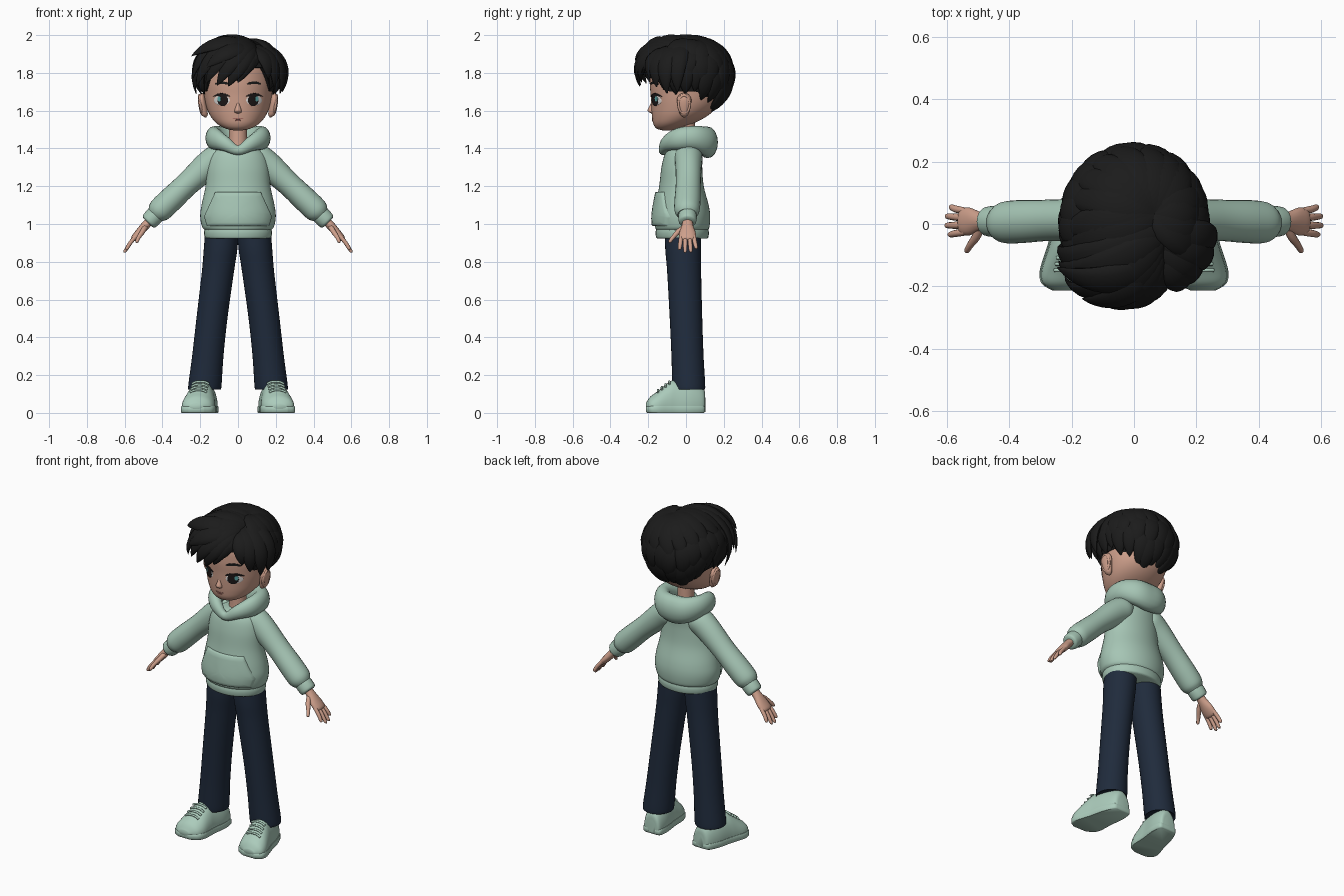
import bpy, bmesh, random
from math import sin, cos, pi, sqrt, acos, radians
from mathutils import Vector
from mathutils.bvhtree import BVHTree

random.seed(4)
if "Cube" in bpy.data.objects:
    bpy.data.objects.remove(bpy.data.objects["Cube"])


def material(name, r, g, b):
    m = bpy.data.materials.new(name)
    m.use_nodes = True
    m.diffuse_color = (r, g, b, 1)
    bsdf = next(n for n in m.node_tree.nodes if n.type == 'BSDF_PRINCIPLED')
    bsdf.inputs["Base Color"].default_value = (r, g, b, 1)
    return m


HAIR = material("black hair", .011, .011, .011)
SKIN = material("warm skin", .62, .35, .26)
KNIT = material("sage knit", .38, .56, .46)
DENIM = material("navy denim", .014, .024, .045)
SHOE = material("pale green shoe", .41, .6, .5)
WHITE = material("eye white", .75, .72, .7)
DARK = material("eye dark", .012, .009, .009)
TEAL = material("eye teal", .12, .42, .42)
LIP = material("lip rose", .42, .17, .14)


def skin(name, rings, mat, closed=False):
    """Join equal rings of points into one smooth surface."""
    bm = bmesh.new()
    vs = [[bm.verts.new(p) for p in r] for r in rings]
    n = len(vs[0])
    pairs = list(zip(vs, vs[1:])) + ([(vs[-1], vs[0])] if closed else [])
    for a, b in pairs:
        for i in range(n):
            j = (i + 1) % n
            bm.faces.new((a[i], a[j], b[j], b[i]))
    if not closed:
        bm.faces.new(vs[0])
        bm.faces.new(vs[-1])
    bmesh.ops.recalc_face_normals(bm, faces=bm.faces)
    me = bpy.data.meshes.new(name)
    bm.to_mesh(me)
    bm.free()
    me.materials.append(mat)
    me.shade_smooth()
    me.set_sharp_from_angle(angle=radians(55))
    ob = bpy.data.objects.new(name, me)
    bpy.context.collection.objects.link(ob)
    return ob


def smooth(pts, n=6, closed=False):
    """Spline through points that may carry radii as well."""
    P = [Vector(p) for p in pts]
    m, out = len(P), []
    at = lambda i: P[i % m] if closed else P[max(0, min(m - 1, i))]
    for i in range(m if closed else m - 1):
        a, b, c, d = at(i - 1), at(i), at(i + 1), at(i + 2)
        for k in range(n):
            t = k / n
            out.append((b * 2 + (c - a) * t + (a * 2 - b * 5 + c * 4 - d) * t**2
                        + (b * 3 - a - c * 3 + d) * t**3) * .5)
    return out if closed else out + [P[-1]]


def circle(n):
    return [(cos(2 * pi * i / n), sin(2 * pi * i / n)) for i in range(n)]


def loft(name, rows, mat, s=1, seg=32):
    """Stack of level ellipses: z, centre x, centre y, radius x, radius y."""
    return skin(name, [[(s * (x + a * c), y + b * d, z) for c, d in circle(seg)]
                       for z, x, y, a, b in smooth(rows)], mat)


def tube(name, pts, mat, ref, s=1, closed=False, seg=16, n=5):
    """Sweep along a path: x, y, z, radius along ref, radius across."""
    P = smooth(pts, n, closed)
    C = [Vector((s * p[0], p[1], p[2])) for p in P]
    m, rings = len(P), []
    for i, p in enumerate(P):
        a, b = (i - 1, (i + 1) % m) if closed else (max(i - 1, 0), min(i + 1, m - 1))
        t = (C[b] - C[a]).normalized()
        u = Vector(ref)
        u = (u - t * u.dot(t)).normalized()
        v = t.cross(u)
        rings.append([C[i] + u * p[3] * c + v * p[4] * d for c, d in circle(seg)])
    return skin(name, rings, mat, closed)


def plate(name, outline, host, lift, mat):
    """Thin shape laid on the front of another part."""
    bm = bmesh.new()
    bm.from_mesh(host.data)
    tree = BVHTree.FromBMesh(bm)
    bm.free()
    mx = sum(p[0] for p in outline) / len(outline)
    mz = sum(p[1] for p in outline) / len(outline)
    rings = []
    for k, o in ((.03, 1), (.25, 1), (.5, 1), (.75, 1), (.96, 1), (1, .75), (1, -.6)):
        ring = []
        for x, z in outline:
            x, z = mx + (x - mx) * k, mz + (z - mz) * k
            hit = tree.ray_cast(Vector((x, -1, z)), Vector((0, 1, 0)))[0]
            ring.append((x, (hit.y if hit else 0) - lift * o, z))
        rings.append(ring)
    return skin(name, rings, mat)


def oval(x, z, rx, rz, bend=0):
    return [(x + rx * c, z + rz * d + bend * c * c) for c, d in circle(24)]


# Head, neck and face
head = loft("head", [(1.495, 0, -.1, .02, .02), (1.505, 0, -.1, .065, .055),
                     (1.53, 0, -.07, .11, .103), (1.57, 0, -.035, .145, .145),
                     (1.62, 0, -.01, .167, .174), (1.68, 0, 0, .18, .187),
                     (1.76, 0, 0, .185, .192), (1.85, 0, 0, .17, .18),
                     (1.93, 0, 0, .1, .11), (1.95, 0, 0, .02, .02)], SKIN, seg=48)
loft("neck", [(1.36, 0, 0, .06, .06), (1.42, 0, 0, .05, .05), (1.56, 0, 0, .047, .047)], SKIN)
loft("nose", [(1.583, 0, -.175, .004, .004), (1.592, 0, -.18, .018, .016),
              (1.604, 0, -.183, .018, .02), (1.63, 0, -.178, .01, .012),
              (1.66, 0, -.175, .004, .004)], SKIN)
plate("mouth", oval(0, 1.557, .03, .003, .003), head, .002, LIP)
plate("lower_lip", oval(0, 1.548, .016, .004, .002), head, .003, LIP)
for s, side in ((1, "left"), (-1, "right")):
    plate(side + "_eye_white", oval(s * .085, 1.655, .042, .027), head, .002, WHITE)
    plate(side + "_iris", oval(s * .081, 1.655, .028, .031), head, .004, DARK)
    plate(side + "_iris_glow", oval(s * .1, 1.662, .009, .014), head, .006, TEAL)
    plate(side + "_lash", oval(s * .087, 1.688, .046, .005, -.014), head, .005, DARK)
    plate(side + "_brow", oval(s * .085, 1.748, .038, .007, -.008), head, .004, HAIR)
    loft(side + "_ear", [(1.565, .172, -.01, .004, .006), (1.58, .178, -.01, .018, .022),
                         (1.62, .186, -.01, .022, .034), (1.66, .192, -.01, .02, .038),
                         (1.685, .192, -.01, .012, .024), (1.693, .19, -.01, .004, .006)], SKIN, s)
    tube(side + "_ear_rim", [(.198 + .006 * d, -.01 + .029 * c, 1.634 + .047 * d, .008, .008)
                             for c, d in circle(10)], SKIN, (1, 0, 0), s, True, 8, 3)

# Hoodie body, hem, pocket and hood
torso = loft("hoodie_body", [(.965, 0, -.02, .172, .134), (.985, 0, -.02, .19, .144),
                             (1.04, 0, -.02, .2, .148), (1.1, 0, -.02, .193, .14),
                             (1.2, 0, -.024, .172, .118), (1.3, 0, -.022, .164, .108),
                             (1.37, 0, -.012, .145, .1), (1.405, 0, -.005, .1, .08),
                             (1.415, 0, 0, .04, .04)], KNIT, seg=48)
loft("hoodie_hem", [(.922, 0, -.02, .166, .13), (.93, 0, -.02, .176, .138),
                    (.955, 0, -.02, .18, .141), (.98, 0, -.02, .176, .136)], KNIT)
corners = [(-.12, 1.17), (.12, 1.17), (.18, 1.04), (.165, .99), (-.165, .99), (-.18, 1.04)]
edge = [Vector(a).lerp(Vector(b), k / 6) for a, b in zip(corners, corners[1:] + corners[:1])
        for k in range(6)]
plate("hoodie_pocket", edge, torso, .016, KNIT)
half = [(0, -.122, 1.39, .025, .022), (.07, -.102, 1.425, .04, .033),
        (.122, -.04, 1.45, .058, .042), (.122, .045, 1.455, .064, .046),
        (.07, .103, 1.44, .077, .054), (0, .114, 1.432, .084, .055)]
tube("hood", half + [(-p[0], *p[1:]) for p in half[-2:0:-1]], KNIT, (0, 0, 1), 1, True)

for s, side in ((1, "left"), (-1, "right")):
    # Sleeve, cuff and hand
    Y = (0, 1, 0)
    tube(side + "_sleeve", [(.06, .01, 1.365, .06, .05), (.1, .012, 1.352, .075, .074),
                            (.16, .013, 1.31, .07, .074), (.267, .012, 1.213, .066, .064),
                            (.36, .008, 1.125, .069, .066), (.415, .005, 1.072, .066, .064),
                            (.438, .005, 1.048, .05, .048)], KNIT, Y, s, seg=24)
    tube(side + "_cuff", [(.42, .007, 1.065, .045, .046), (.445, .008, 1.04, .049, .049),
                          (.47, .008, 1.015, .047, .046), (.477, .008, 1.008, .036, .035)], KNIT, Y, s)
    tube(side + "_palm", [(.455, .008, 1.03, .026, .022), (.49, .008, .992, .03, .023),
                          (.525, .008, .952, .044, .021), (.55, .008, .925, .042, .017),
                          (.558, .008, .915, .03, .009)], SKIN, Y, s)
    for i, reach in enumerate((.82, 1, .98, .75)):
        y = -.026 + .0225 * i
        x, z = .545 + .053 * reach, .93 - .074 * reach
        tube(f"{side}_finger_{i + 1}", [(.54, y, .936, .011, .011), (.57, y * 1.15, .9, .0115, .011),
                                        (x, y * 1.3, z, .009, .009), (x + .003, y * 1.3, z - .006, .003, .003)],
             SKIN, Y, s, seg=10)
    tube(side + "_thumb", [(.49, -.01, .985, .012, .014), (.505, -.04, .96, .014, .014),
                           (.525, -.068, .93, .011, .011), (.535, -.085, .908, .009, .009),
                           (.537, -.09, .902, .003, .003)], SKIN, Y, s, seg=10)
    # Trouser leg
    loft(side + "_trouser_leg", [(.132, .176, .015, .08, .08), (.137, .176, .015, .088, .087),
                                 (.3, .16, .008, .083, .085), (.5, .138, 0, .082, .086),
                                 (.75, .106, -.01, .085, .09), (.87, .092, -.015, .089, .095),
                                 (.97, .085, -.015, .088, .095)], DENIM, s)
    # Shoe: y, half width, height; the foot turns outward
    rows = smooth([(.102, .025, .08), (.092, .052, .13), (.03, .07, .162), (-.05, .075, .174),
                   (-.09, .08, .163), (-.15, .087, .115), (-.19, .074, .085), (-.213, .035, .05)])
    mid = lambda y: .165 + (.1 - y) * .18
    skin(side + "_shoe_upper", [[(s * (mid(y) + w * c), y, max(.012, .035 + (h - .035) * d))
                                 for c, d in circle(24)] for y, w, h in rows], SHOE)
    rim = [(mid(y) + w + .005, y) for y, w, h in rows]
    rim += [(mid(y) - w - .005, y) for y, w, h in reversed(rows)]
    mx = mid(-.05)
    skin(side + "_shoe_sole", [[(s * (mx + (x - mx) * k), -.055 + (y + .055) * k, z) for x, y in rim]
                               for z, k in ((0, .96), (.006, 1), (.03, 1), (.036, .97))], SHOE)
    for i in range(4):
        y, z = -.088 - .02 * i, .168 - .015 * i
        tube(f"{side}_lace_{i + 1}", [(mid(y) + x, y, z - 7 * x * x, .006, .006)
                                      for x in (-.045, -.02, .02, .045)], SHOE, Y, s, seg=8, n=3)

# Hair shell
C, RX, RY, UP, DOWN = Vector((0, .005, 1.79)), .213, .22, .185, .225


def hull(d):
    return sqrt((d.x / RX)**2 + (d.y / RY)**2 + (d.z / (UP if d.z > 0 else DOWN))**2)


def on_hull(az, z, k=1):
    """Point at a heading (0 is straight back) and height."""
    dz = z - C.z
    f = sqrt(max(0, 1 - (dz / (UP if dz > 0 else DOWN))**2))
    return C + Vector((RX * f * sin(az), RY * f * cos(az), dz)) * k


def rim_height(az):
    a = abs(az)
    return 1.6 + .1 * min(1, max(0, (a - .5) / .8)) + .13 * min(1, max(0, (a - 2.1) / .35))


rows, heads = [], [-pi + 2 * pi * i / 64 for i in range(64)]
for j in range(1, 15):
    ring = []
    for az in heads:
        dz = rim_height(az) - C.z
        th = acos(dz / (UP if dz > 0 else DOWN)) * min(j, 13) / 13
        ring.append(on_hull(az, C.z + cos(th) * (UP if cos(th) > 0 else DOWN), .98 if j < 14 else .8))
    rows.append(ring)
skin("hair_cap", rows, HAIR)


def lock(name, start, end, width, thick, bulge):
    """Tapered strand that follows the hair shell."""
    a, b = Vector(start) - C, Vector(end) - C
    ka, kb = hull(a), hull(b)
    path = []
    for i in range(15):
        t = i / 14
        d = a.normalized().slerp(b.normalized(), t)
        path.append(d / hull(d) * (ka + (kb - ka) * t + bulge * sin(pi * t)))
    rings = []
    for i, p in enumerate(path):
        t = (path[min(i + 1, 14)] - path[max(i - 1, 0)]).normalized()
        n = Vector((p.x / RX**2, p.y / RY**2, p.z / UP**2)).normalized()
        u = t.cross(n).normalized()
        n = u.cross(t)
        f = max(.02, sin(pi * (.2 + .8 * i / 14)))**.75
        rings.append([C + p + u * width * f * c + n * thick * f * d for c, d in circle(12)])
    skin(name, rings, HAIR)


# Back and side locks in overlapping tiers
CROWN = on_hull(1.2, 1.965, .97)
for tier, (count, rise, k, width) in enumerate(((17, 0, 1.02, .05), (15, .085, 1.07, .056),
                                                (13, .17, 1.1, .06))):
    for i in range(count):
        az = -2.05 + 4.1 * i / (count - 1) + random.uniform(-.06, .06)
        z = rim_height(az) + rise * (1 if abs(az) < 1 else .85) + random.uniform(-.015, .015)
        start = CROWN if tier == 2 else on_hull(az, min(1.93, z + .22), .98)
        lock(f"back_lock_{tier + 1}_{i + 1}", start, on_hull(az + .08, z, k), width, .022, .05)

# Fringe swept from the parting
sweep = [(-.222, -.06, 1.69), (-.24, -.12, 1.77), (-.22, -.17, 1.73), (-.17, -.21, 1.745),
         (-.11, -.24, 1.735), (-.05, -.245, 1.73), (0, -.235, 1.75), (.04, -.225, 1.79),
         (-.245, -.14, 1.89), (-.165, -.24, 1.83)]
for i, end in enumerate(sweep):
    y = -.02 - .017 * min(i, 7)
    start = C + Vector((.07, y, .15)) / hull(Vector((.07, y, .15))) * .96
    lock(f"fringe_lock_{i + 1}", start, end, .056, .024, .08)
for i, end in enumerate([(.235, -.045, 1.7), (.222, -.1, 1.69), (.19, -.155, 1.725), (.16, -.19, 1.77)]):
    d = Vector((.1, -.02 - .035 * i, .15))
    lock(f"side_fringe_lock_{i + 1}", C + d / hull(d) * .95, end, .052, .024, .09)
